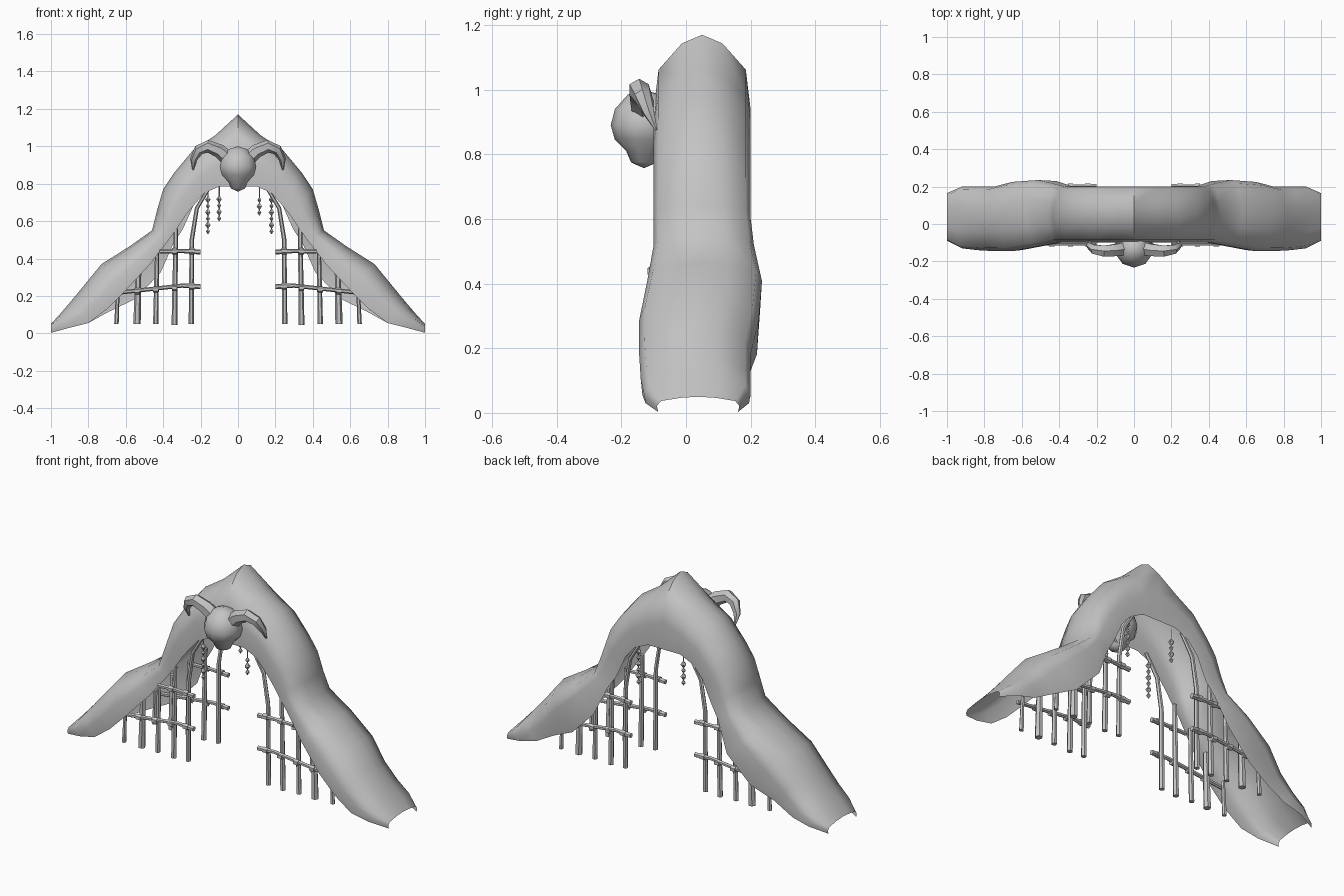
import bpy, bmesh, math
from mathutils import Vector

cube = bpy.data.objects.get("Cube")
if cube:
    bpy.data.objects.remove(cube, do_unlink=True)

grey = bpy.data.materials.new("plain_grey")
grey.use_nodes = True
grey.diffuse_color = (0.55, 0.55, 0.55, 1)
grey.node_tree.nodes["Principled BSDF"].inputs["Base Color"].default_value = (0.55, 0.55, 0.55, 1)


def finish(name, bm, angle):
    bmesh.ops.recalc_face_normals(bm, faces=bm.faces)
    mesh = bpy.data.meshes.new(name)
    bm.to_mesh(mesh)
    bm.free()
    mesh.materials.append(grey)
    ob = bpy.data.objects.new(name, mesh)
    bpy.context.collection.objects.link(ob)
    bpy.ops.object.select_all(action='DESELECT')
    ob.select_set(True)
    bpy.context.view_layer.objects.active = ob
    bpy.ops.object.shade_smooth_by_angle(angle=math.radians(angle))
    return ob


def bridge(bm, rings, closed):
    n = len(rings[0])
    for a, b in zip(rings, rings[1:]):
        for i in range(n if closed else n - 1):
            j = (i + 1) % n
            bm.faces.new((a[i], a[j], b[j], b[i]))


def tube(bm, points, radii, sides=6):
    """Capped tube through the points, one radius for each."""
    pts = [Vector(p) for p in points]
    rings = []
    for k, p in enumerate(pts):
        d = (pts[min(k + 1, len(pts) - 1)] - pts[max(k - 1, 0)]).normalized()
        u = d.cross(Vector((0, 1, 0))).normalized()
        w = d.cross(u)
        ring = []
        for i in range(sides):
            t = math.tau * i / sides
            ring.append(bm.verts.new(p + radii[k] * (math.cos(t) * u + math.sin(t) * w)))
        rings.append(ring)
    bridge(bm, rings, True)
    bm.faces.new(rings[0])
    bm.faces.new(rings[-1])


# Draped arch: ridge x z, lower edge x z, front y, back y, extra drop of back edge
stations = [
    (0, 1.17, 0, .785, -.10, .20, 0),
    (.12, 1.06, .10, .785, -.10, .20, 0),
    (.24, .98, .18, .75, -.10, .20, 0),
    (.34, .86, .24, .68, -.10, .20, 0),
    (.40, .77, .28, .63, -.10, .20, .1),
    (.435, .65, .32, .57, -.10, .20, .2),
    (.46, .55, .37, .50, -.10, .21, .3),
    (.58, .465, .47, .37, -.12, .235, .5),
    (.73, .37, .60, .23, -.145, .225, .35),
    (.82, .26, .70, .13, -.145, .20, .1),
    (.89, .175, .80, .055, -.14, .20, 0),
    (.95, .105, .90, .03, -.13, .20, 0),
    (1, .05, 1, .003, -.09, .165, 0),
]
section = [(-.97, 0), (-1, .4), (-.9, .72), (-.42, .93), (0, 1),
           (.42, .93), (.9, .72), (1, .4), (.97, 0)]

bm = bmesh.new()
rings = []
full = [(-1, s) for s in stations[:0:-1]] + [(1, s) for s in stations]
for side, (ox, oz, ix, iz, y0, y1, drop) in full:
    ring = []
    for i, (v, h) in enumerate(section):
        if i == len(section) - 1:
            h = -drop
        y = (y0 + y1) / 2 + v * (y1 - y0) / 2
        ring.append(bm.verts.new((side * (ix + (ox - ix) * h), y, iz + (oz - iz) * h)))
    rings.append(ring)
bridge(bm, rings, False)
finish("draped_arch", bm, 50)

# Skull, turned from a profile
bm = bmesh.new()
profile = [(.05, .985), (.09, .94), (.103, .89), (.09, .845), (.055, .81), (.04, .775)]
rings = []
for r, z in profile:
    rings.append([bm.verts.new((r * math.sin(math.tau * i / 10),
                                -.13 - r * math.cos(math.tau * i / 10), z)) for i in range(10)])
bridge(bm, rings, True)
for ring, z in ((rings[0], 1.0), (rings[-1], .757)):
    tip = bm.verts.new((0, -.13, z))
    for i in range(10):
        bm.faces.new((ring[i], ring[(i + 1) % 10], tip))
finish("skull", bm, 50)

# Curled horns
horn = [(.05, -.13, .93), (.10, -.14, .975), (.16, -.145, 1.0),
        (.21, -.135, .98), (.238, -.115, .93), (.24, -.092, .875)]
for side, label in ((1, "left"), (-1, "right")):
    bm = bmesh.new()
    tube(bm, [(side * x, y, z) for x, y, z in horn], [.04, .037, .034, .028, .019, .004])
    finish(label + "_horn", bm, 40)

# Racks of poles and crossbars, front and back, on each side
poles = [(.34, .045, .56, .014), (.44, .05, .46, .013),
         (.54, .05, .36, .018), (.65, .05, .24, .011)]
for side, label in ((1, "left"), (-1, "right")):
    for face, y, out in (("front", -.085, -1), ("back", .182, 1)):
        bm = bmesh.new()
        for x, low, high, r in poles:
            tube(bm, [(side * x, y, low), (side * (x - .008), y, high)], [r * 1.1, r * .85])
        bend = [(.25, .05), (.247, .5), (.22, .67), (.15, .785)]
        tube(bm, [(side * x, y, z) for x, z in bend], [.014, .012, .011, .009])
        finish(label + "_" + face + "_poles", bm, 40)

        bm = bmesh.new()
        by = y + out * .02
        for x1, z0, z1 in ((.42, .44, .437), (.66, .255, .215)):
            tube(bm, [(side * .2, by, z0 - .005), (side * .3, by, z0), (side * x1, by, z1)],
                 [.014, .011, .011])
            # lashings where the poles cross
            for x in (.247, .34, .44, .54):
                if x < x1 - .03:
                    z = z0 + (z1 - z0) * (x - .2) / (x1 - .2)
                    tube(bm, [(side * (x - .014), by, z), (side * (x + .014), by, z)],
                         [.017, .017])
        finish(label + "_" + face + "_crossbars", bm, 40)

# Hanging strings of beads
for k, (x, y, top, low) in enumerate([(-.16, -.08, .77, .53), (.115, -.08, .79, .63),
                                      (-.10, .165, .79, .60), (.18, .165, .75, .53)]):
    bm = bmesh.new()
    tube(bm, [(x, y, top), (x, y, low)], [.003, .003], 4)
    z = low + .015
    n = 0
    while z < min(top, .73):
        r = .016 if n % 2 else .012
        tube(bm, [(x, y, z - r * 1.2), (x, y, z), (x, y, z + r * 1.2)], [.002, r, .002], 5)
        z += .034
        n += 1
    finish("bead_string_%d" % (k + 1), bm, 20)
